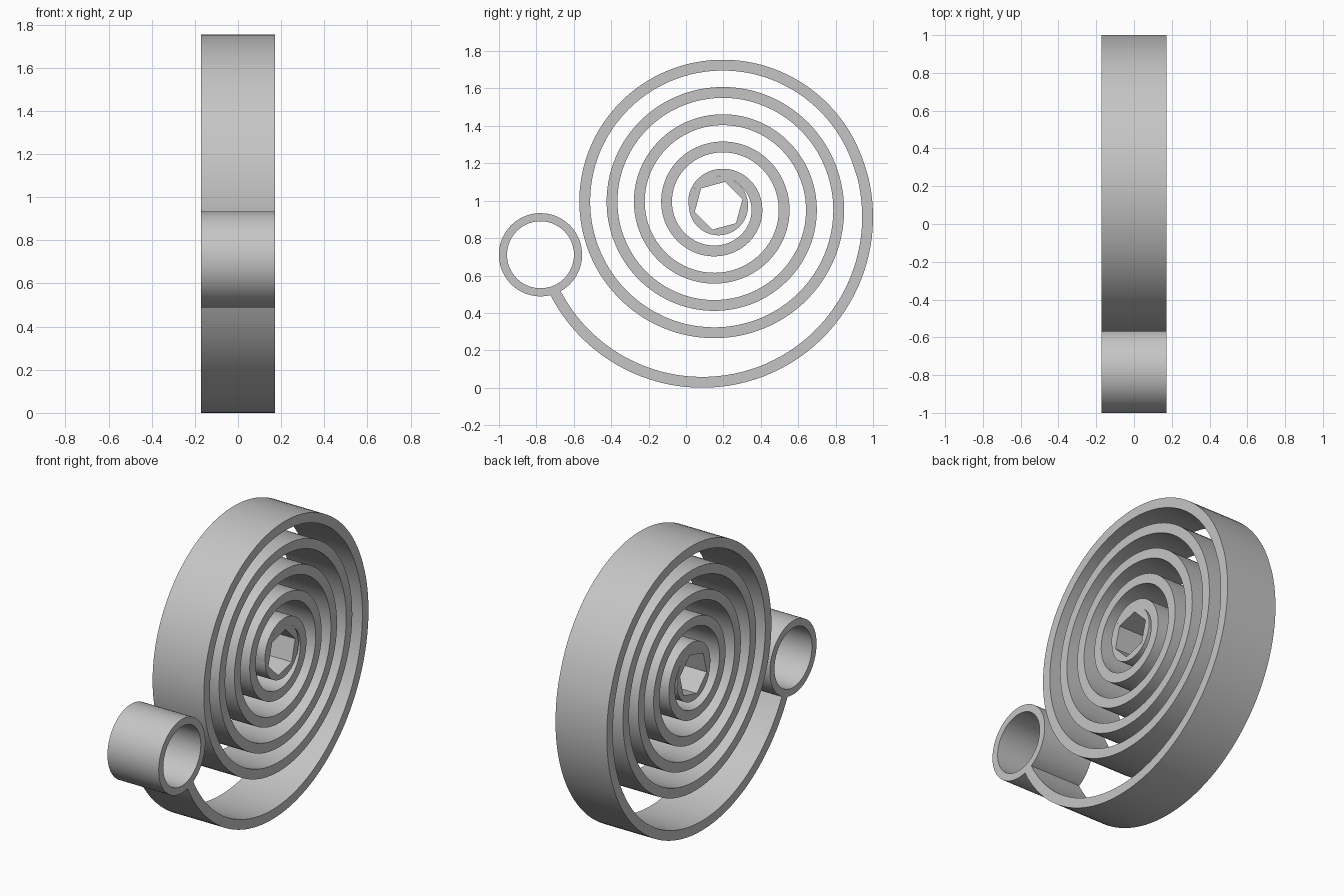
import bpy
import bmesh
from math import sin, cos, radians

HALF_WIDTH = 0.171
BAND = 0.058
HUB = (0.174, 0.973)
HUB_RADIUS = 0.158
PITCH = 0.146

cube = bpy.data.objects.get("Cube")
if cube:
    bpy.data.objects.remove(cube, do_unlink=True)

grey = bpy.data.materials.new("plain grey")
grey.use_nodes = True
grey.diffuse_color = (0.56, 0.56, 0.56, 1)
grey.node_tree.nodes["Principled BSDF"].inputs["Base Color"].default_value = grey.diffuse_color


def polar(centre, radius, degrees):
    a = radians(degrees)
    return centre[0] + radius * cos(a), centre[1] + radius * sin(a)


def band(name, inner, outer, closed=False):
    """Extrude the strip between two side-on outlines across the width."""
    bm = bmesh.new()
    rows = []
    for p, q in zip(inner, outer):
        rows.append([bm.verts.new((x, *c)) for x, c in (
            (-HALF_WIDTH, p), (HALF_WIDTH, p), (HALF_WIDTH, q), (-HALF_WIDTH, q))])
    pairs = list(zip(rows, rows[1:]))
    if closed:
        pairs.append((rows[-1], rows[0]))
    else:
        bm.faces.new(rows[0])
        bm.faces.new(rows[-1])
    for a, b in pairs:
        for i in range(4):
            j = (i + 1) % 4
            bm.faces.new((a[i], a[j], b[j], b[i]))
    bmesh.ops.recalc_face_normals(bm, faces=bm.faces)
    mesh = bpy.data.meshes.new(name)
    bm.to_mesh(mesh)
    bm.free()
    mesh.materials.append(grey)
    obj = bpy.data.objects.new(name, mesh)
    bpy.context.collection.objects.link(obj)
    bpy.ops.object.select_all(action='DESELECT')
    obj.select_set(True)
    bpy.context.view_layer.objects.active = obj
    bpy.ops.object.shade_smooth_by_angle(angle=radians(30))
    return obj


# Hub with a hexagonal socket
def hex_radius(degrees):
    return 0.132 * cos(radians(30)) / cos(radians((degrees - 15) % 60 - 30))


turn = range(0, 360, 5)
band("hub",
     [polar(HUB, hex_radius(t), t) for t in turn],
     [polar(HUB, HUB_RADIUS, t) for t in turn], closed=True)

# Coiled spring: an even spiral, then a wider arc out to the eye
inner, outer = [], []
for t in range(0, 4 * 360 + 166, 3):
    r = 0.16 + PITCH * t / 360
    inner.append(polar(HUB, max(r - BAND, HUB_RADIUS), 180 - t))
    outer.append(polar(HUB, r, 180 - t))

ARC = (0.087, 0.913)
ARC_RADIUS = 0.913
STEPS = 56
for i in range(STEPS + 1):
    a = 14 + (-152.9 - 14) * i / STEPS
    inner.append(polar(ARC, ARC_RADIUS - BAND, a))
    outer.append(polar(ARC, ARC_RADIUS, a))
band("spiral_spring", inner, outer)

# Round eye at the free end
EYE = (-0.778, 0.711)
band("end_eye",
     [polar(EYE, 0.179, t) for t in turn],
     [polar(EYE, 0.2225, t) for t in turn], closed=True)
